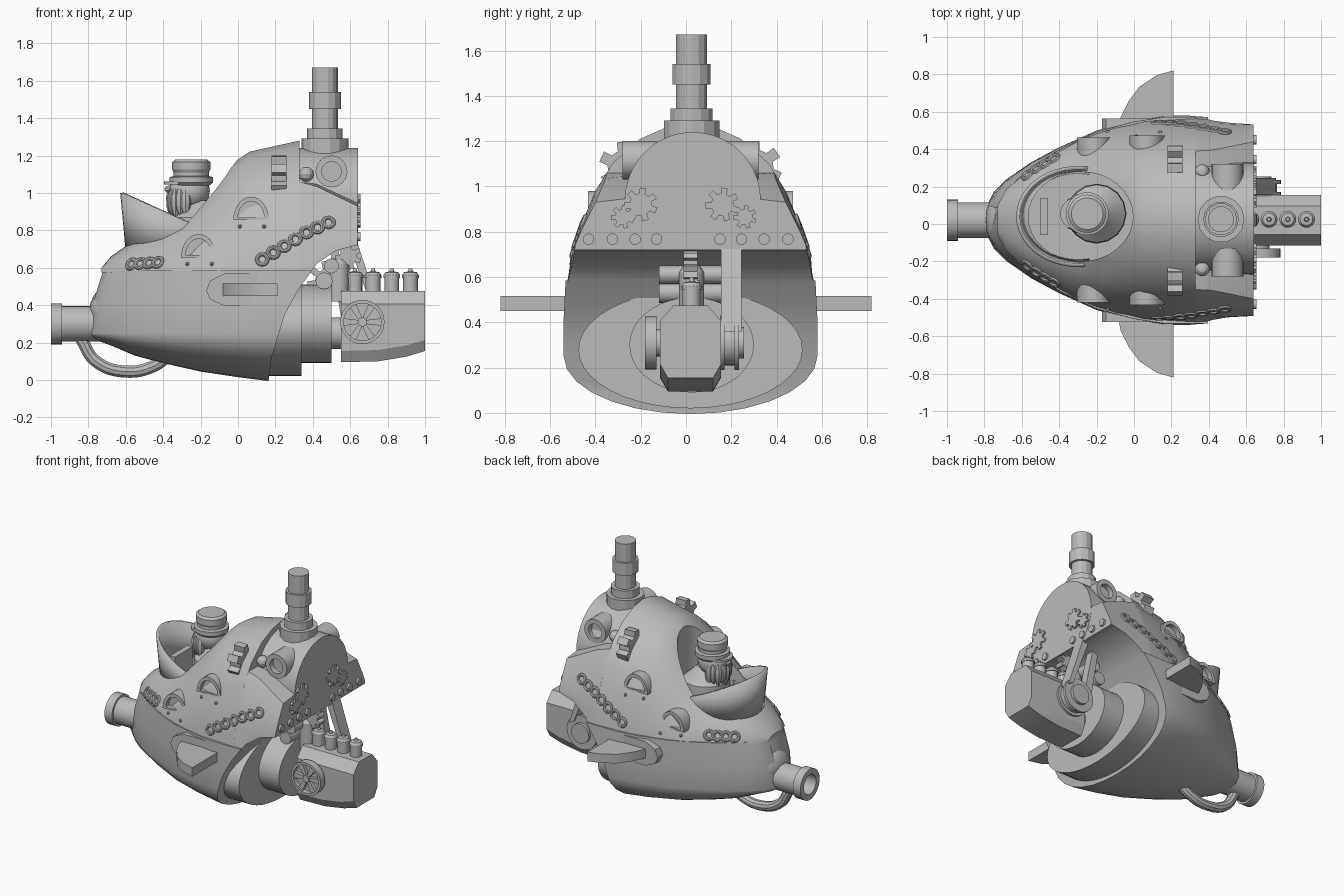
import bpy, bmesh, math
from mathutils import Vector
from mathutils.bvhtree import BVHTree

if "Cube" in bpy.data.objects:
    bpy.data.objects.remove(bpy.data.objects["Cube"])

C = 0.02  # y of the hull's centre line
TAU = math.tau
grey = bpy.data.materials.new("plain_grey")
grey.use_nodes = True
grey.diffuse_color = (0.5, 0.5, 0.5, 1)
grey.node_tree.nodes["Principled BSDF"].inputs["Base Color"].default_value = grey.diffuse_color
parts = []


def finish(name, bm):
    bmesh.ops.recalc_face_normals(bm, faces=bm.faces)
    me = bpy.data.meshes.new(name)
    bm.to_mesh(me)
    bm.free()
    me.materials.append(grey)
    ob = bpy.data.objects.new(name, me)
    bpy.context.scene.collection.objects.link(ob)
    parts.append(ob)
    return ob


def loft(name, rings, closed=True):
    bm = bmesh.new()
    vs = [[bm.verts.new(p) for p in r] for r in rings]
    n = len(vs[0])
    for a, b in zip(vs, vs[1:]):
        for i in range(n if closed else n - 1):
            j = (i + 1) % n
            bm.faces.new((a[i], a[j], b[j], b[i]))
    if closed:
        bm.faces.new(vs[0])
        bm.faces.new(vs[-1])
    return finish(name, bm)


def place(axis, t, u, v):
    return {"x": (t, u, v), "y": (u, t, v), "z": (u, v, t)}[axis]


def prism(name, pts, axis, lo, hi):
    return loft(name, [[place(axis, t, u, v) for u, v in pts] for t in (lo, hi)])


def circle(u, v, r, n=24, r2=None):
    return [(u + r * math.cos(TAU * i / n), v + (r2 or r) * math.sin(TAU * i / n)) for i in range(n)]


def lathe(name, axis, u, v, prof, n=24):
    return loft(name, [[place(axis, t, a, b) for a, b in circle(u, v, r, n)] for t, r in prof])


def gear(name, axis, u, v, r, lo, hi, teeth=7):
    pts = []
    for i in range(teeth):
        for f, k in ((0, .66), (.3, .66), (.38, 1), (.8, 1), (.9, .66)):
            a = TAU * (i + f) / teeth
            pts.append((u + r * k * math.cos(a), v + r * k * math.sin(a)))
    return prism(name, pts, axis, lo, hi)


def ball(name, loc, scale, seg=20):
    bm = bmesh.new()
    bmesh.ops.create_uvsphere(bm, u_segments=seg, v_segments=seg // 2, radius=1)
    for v in bm.verts:
        v.co = Vector(loc) + v.co * Vector(scale)
    return finish(name, bm)


def mirror_ring(x, half):
    return [(x, C + a, b) for a, b in half] + [(x, C - a, b) for a, b in reversed(half)]


def discard(ob):
    if ob in parts:
        parts.remove(ob)
    bpy.data.objects.remove(ob)


def cut(ob, cutter):
    m = ob.modifiers.new("cut", "BOOLEAN")
    m.operation, m.solver, m.object = "DIFFERENCE", "EXACT", cutter
    dg = bpy.context.evaluated_depsgraph_get()
    me = bpy.data.meshes.new_from_object(ob.evaluated_get(dg))
    ob.modifiers.clear()
    ob.data = me


# Lower hull: (x, half width, keel height)
rings = []
for x, w, zb in [(-.79, .07, .235), (-.75, .15, .21), (-.68, .22, .185), (-.55, .31, .13), (-.4, .39, .09),
                 (-.2, .48, .045), (0, .535, .015), (.16, .56, -.005), (.66, .56, -.005)]:
    lean = max(0, .07 * (-.3 - x) / .5)
    half = [(x, w * math.sin(a * math.pi / 14), .25 - (.25 - zb) * math.cos(a * math.pi / 14)) for a in range(8)]
    half += [(x + lean * .25, w, .42), (x + lean, w * .985, .585)]
    rings.append([(a, C + b, c) for a, b, c in half] + [(a, C - b, c) for a, b, c in reversed(half[1:])])
lower_hull = loft("lower_hull", rings)

# Upper hull: (x, half width, crest height)
shape = [(1, 0), (.955, .2), (.865, .4), (.775, .57), (.63, .75), (.41, .9), (.19, .975), (0, 1)]
rings = []
for x, w, zt in [(-.73, .08, .6), (-.68, .17, .66), (-.55, .28, .75), (-.4, .37, .81), (-.3, .425, .87),
                 (-.2, .465, .97), (-.1, .495, 1.08), (-.02, .51, 1.165), (.06, .53, 1.22), (.33, .545, 1.28)]:
    half = [(w * a, .575 + (zt - .575) * b) for a, b in shape]
    rings.append([(x, C + a, b) for a, b in half] + [(x, C - a, b) for a, b in reversed(half[:-1])])
upper_hull = loft("upper_hull", rings)

# Rear body continuing the flanks, with sloping shoulders
rear_body = loft("rear_body", [
    mirror_ring(.33, [(.545, .575), (.52, .716), (.472, .857), (.422, .977), (.37, 1.06), (.25, 1.06)]),
    mirror_ring(.42, [(.54, .575), (.518, .716), (.471, .857), (.422, .965), (.375, 1.035), (.25, 1.05)]),
    mirror_ring(.64, [(.525, .575), (.51, .74), (.48, .81), (.45, .87), (.42, .93), (.25, .95)])])
boiler_drum = prism("boiler_drum", circle(C + .01, .94, .3, 40), "x", .32, .642)

# Swept cut under the stern, and the cockpit opening
stern = prism("stern_cutter", [(.16, -.1), (.165, .02), (.18, .12), (.25, .35), (.32, .48), (.42, .62), (.52, .69),
                               (.63, .72), (.9, .72), (.9, -.1)], "y", -1, 1)
well = prism("cockpit_cutter", circle(-.285, .04, .28, 32, .24), "z", .66, 2)
for ob in (lower_hull, upper_hull, rear_body, boiler_drum):
    cut(ob, stern)
cut(upper_hull, well)
discard(stern)
discard(well)

# Cockpit cowl: half-round wall with a slanted rim
lower, upper = [], []
for i in range(25):
    a = math.radians(78 + 204 * i / 24)
    c, s = math.cos(a), math.sin(a)
    lower.append((-.3 + .29 * c, .04 + .24 * s, .68))
    x = -.3 + .32 * c
    upper.append((x, .04 + .26 * s, .86 - .44 * (x + .3)))
cowl = loft("cockpit_cowl", [lower, upper], closed=False)
sol = cowl.modifiers.new("thickness", "SOLIDIFY")
sol.thickness = .02
sol.offset = 0
prism("dashboard", [(-.06, .66), (.14, .66), (.14, .84), (-.06, .84)], "x", -.5, -.46)

# Captain
px, py = -.25, .055
lathe("captain_body", "z", px + .05, py, [(.64, .13), (.8, .16), (.87, .155), (.92, .1), (.96, .06)], 16)
ball("captain_head", (px - .01, py, 1.01), (.11, .1, .1))
for i in range(9):
    a = math.radians(90 + 180 * i / 8)
    bx, by = px - .03 + .075 * math.cos(a), py + .08 * math.sin(a)
    lathe("beard_lock", "z", bx, by, [(.86 + .02 * (i % 2), .006), (.92, .026), (.98, .03), (1.02, .015)], 8)
ball("captain_nose", (px - .12, py, 1.02), (.025, .02, .02), 10)
prism("hat_peak", circle(px - .045, py, .1, 20, .09), "z", 1.045, 1.06)
lathe("captain_hat", "z", px, py, [(1.04, .1), (1.055, .115), (1.085, .115), (1.09, .094), (1.11, .094),
                                   (1.125, .102), (1.165, .102), (1.178, .085)])

# Bow cannon, its collar and the looped pipe
lathe("cannon", "x", C, .3, [(-.66, .095), (-.94, .095), (-.94, .11), (-1, .11), (-1, .07), (-.85, .07)], 28)
ball("cannon_collar", (-.67, C, .37), (.125, .17, .14))
cu = bpy.data.curves.new("bow_pipe", "CURVE")
cu.dimensions, cu.bevel_depth, cu.bevel_resolution, cu.use_fill_caps = "3D", .034, 3, True
sp = cu.splines.new("BEZIER")
path = [(-.84, .22), (-.76, .1), (-.6, .045), (-.45, .075), (-.36, .14)]
sp.bezier_points.add(len(path) - 1)
for bp, (x, z) in zip(sp.bezier_points, path):
    bp.co = (x, C, z)
    bp.handle_left_type = bp.handle_right_type = "AUTO"
tmp = bpy.data.objects.new("bow_pipe_path", cu)
bpy.context.scene.collection.objects.link(tmp)
bm = bmesh.new()
bm.from_mesh(tmp.to_mesh())
finish("bow_pipe", bm)
discard(tmp)

# Chimney
lathe("chimney", "z", .465, C + .005, [(1.2, .125), (1.29, .125), (1.29, .095), (1.345, .095), (1.345, .07), (1.45, .07),
                                (1.45, .086), (1.54, .086), (1.54, .07), (1.67, .07)], 14)

# Stern drums and drive shaft
prism("stern_drum", circle(C, .28, .495, 40, .26), "x", .1, .34)
prism("gearbox_drum", circle(C + .005, .3, .275, 36, .21), "x", .3, .5)
prism("drive_shaft", circle(C, .25, .085), "x", .48, .58)

# Engine block with four valve pots
ey = .025
loft("engine_block", [mirror_ring(x, [(a, b + ey - C) for a, b in [(.1, zb), (.135, zb + .06), (.135, .4), (.075, .47)]])
                      for x, zb in [(.55, .09), (.75, .095), (.9, .12), (1, .15)]])
prism("engine_bolt", circle(ey, .34, .022, 12), "x", .99, 1)
for x in (.625, .722, .822, .922):
    lathe("valve_pot", "z", x, ey, [(.45, .04), (.545, .04), (.545, .045), (.56, .045), (.576, .034), (.58, .013),
                                    (.597, .009)], 16)

# Flywheel, pulley, straps and gears around the engine
wx, wz = .665, .31
lathe("flywheel", "y", wx, wz, [(-.1, .06), (-.13, .06), (-.13, .118), (-.18, .118), (-.18, .1), (-.145, .1)], 32)
lathe("flywheel_hub", "y", wx, wz, [(-.12, .025), (-.18, .025)], 12)
for i in range(6):
    a = TAU * i / 6
    c, s = math.cos(a), math.sin(a)
    quad = [(wx + c * r - s * k, wz + s * r + c * k) for r, k in ((0, .008), (.102, .02), (.102, -.02), (0, -.008))]
    prism("flywheel_spoke", quad, "y", -.145, -.17)
lathe("pulley", "y", wx, wz, [(.15, .12), (.17, .12), (.17, .1), (.215, .1), (.215, .12), (.235, .12),
                              (.235, .07), (.255, .07)], 28)
prism("front_strap", [(.55, .34), (.6, .38), (.53, .73), (.49, .7)], "y", .16, .22)
prism("rear_strap", [(.72, .38), (.76, .36), (.64, .73), (.59, .73)], "y", .155, .245)
gear("drive_gear", "y", .49, .52, .12, .0, .06, 9)
gear("upper_drive_gear", "y", .59, .66, .07, -.01, .05)
lathe("pump_cylinder", "z", .54, ey, [(.42, .055), (.62, .055), (.65, .035)], 16)
for x, z, r in [(.5, .61, .04), (.46, .53, .045)]:
    prism("cross_pipe", circle(x, z, r, 16), "y", -.12, .2)

# Parts repeated on both flanks
dg = bpy.context.evaluated_depsgraph_get()
trees = [BVHTree.FromObject(ob, dg) for ob in (upper_hull, rear_body)]


def on_hull(x, z, s):
    hits = [t.ray_cast(Vector((x, s * 2, z)), Vector((0, -s, 0))) for t in trees]
    hit, normal = max((h[:2] for h in hits if h[0]), key=lambda h: h[0].y * s)
    return hit, normal


links = [(-.57 + .047 * i, .62 + .003 * i) for i in range(4)]
links += [(.13 + .059 * i, .645 + .036 * i - .009 * max(0, i - 4)) for i in range(7)]
for s in (-1, 1):
    def Y(d):
        return C + s * d

    # fin and its mount
    prism("fin", [(.21, Y(.45)), (.21, s * .82), (.12, s * .795), (.03, s * .735), (-.03, s * .655), (-.07, s * .575),
                  (-.1, Y(.45))], "z", .45, .515)
    prism("fin_mount", [(-.17, .48), (-.15, .53), (-.07, .57), (.15, .57), (.21, .54), (.21, .42), (.15, .395),
                        (-.07, .395), (-.15, .43)], "y", Y(.4), Y(.545))
    # drum port and small dome
    lathe("drum_port", "y", .5, 1.115, [(Y(.15), .085), (Y(.3), .085), (Y(.3), .052), (Y(.26), .052)])
    ball("drum_rivet", (.365, Y(.26), 1.1), (.04, .04, .04), 12)
    # side gear, standing edge-on out of the hull
    gear("side_gear", "x", Y(.29), 1.085, .115, .18, .26, 6)
    # hooded half-round windows
    for x, z in [(.07, .855), (-.21, .655)]:
        y = on_hull(x, z + .01, s)[0].y + s * .008
        arc = [(math.cos(math.pi * i / 16), math.sin(math.pi * i / 16)) for i in range(17)]
        hood = [(x + .095 * a, z + .125 * b) for a, b in arc]
        loop = [(x + .07 * a, z + .012 + .088 * b) for a, b in arc]
        prism("window_hood", hood + loop[::-1], "y", y - s * .15, y)
        prism("window_sill", [(x - .095, z), (x + .095, z), (x + .095, z + .014), (x - .095, z + .014)], "y",
              y - s * .1, y)
        prism("window_pane", loop, "y", y - s * .15, y - s * .035)
        for dx in (-.06, .07):
            ball("hull_rivet", on_hull(x + dx, z - .035, s)[0], (.011, .011, .011), 8)
    # chain links riding on the hull
    for x, z in links:
        hit, normal = on_hull(x, z, s)
        bpy.ops.mesh.primitive_torus_add(major_segments=16, minor_segments=8, major_radius=.028, minor_radius=.011,
                                         location=hit, rotation=normal.to_track_quat("Z", "Y").to_euler())
        link = bpy.context.object
        link.name = "chain_link"
        link.data.materials.append(grey)
        parts.append(link)
    # gears and bolts on the stern plate
    gear("stern_gear_large", "x", s * .18 - C, .92, .075, .63, .655)
    gear("stern_gear_small", "x", s * .27 - C / 2, .865, .052, .63, .655)
    for d in (.14, .235, .335, .44):
        prism("stern_bolt", circle(Y(d) - .01, .767, .025, 16), "x", .62, .655)

# Smooth shading with sharp edges kept
bpy.ops.object.select_all(action="DESELECT")
for ob in parts:
    ob.select_set(True)
bpy.context.view_layer.objects.active = lower_hull
bpy.ops.object.shade_smooth_by_angle(angle=math.radians(25))
